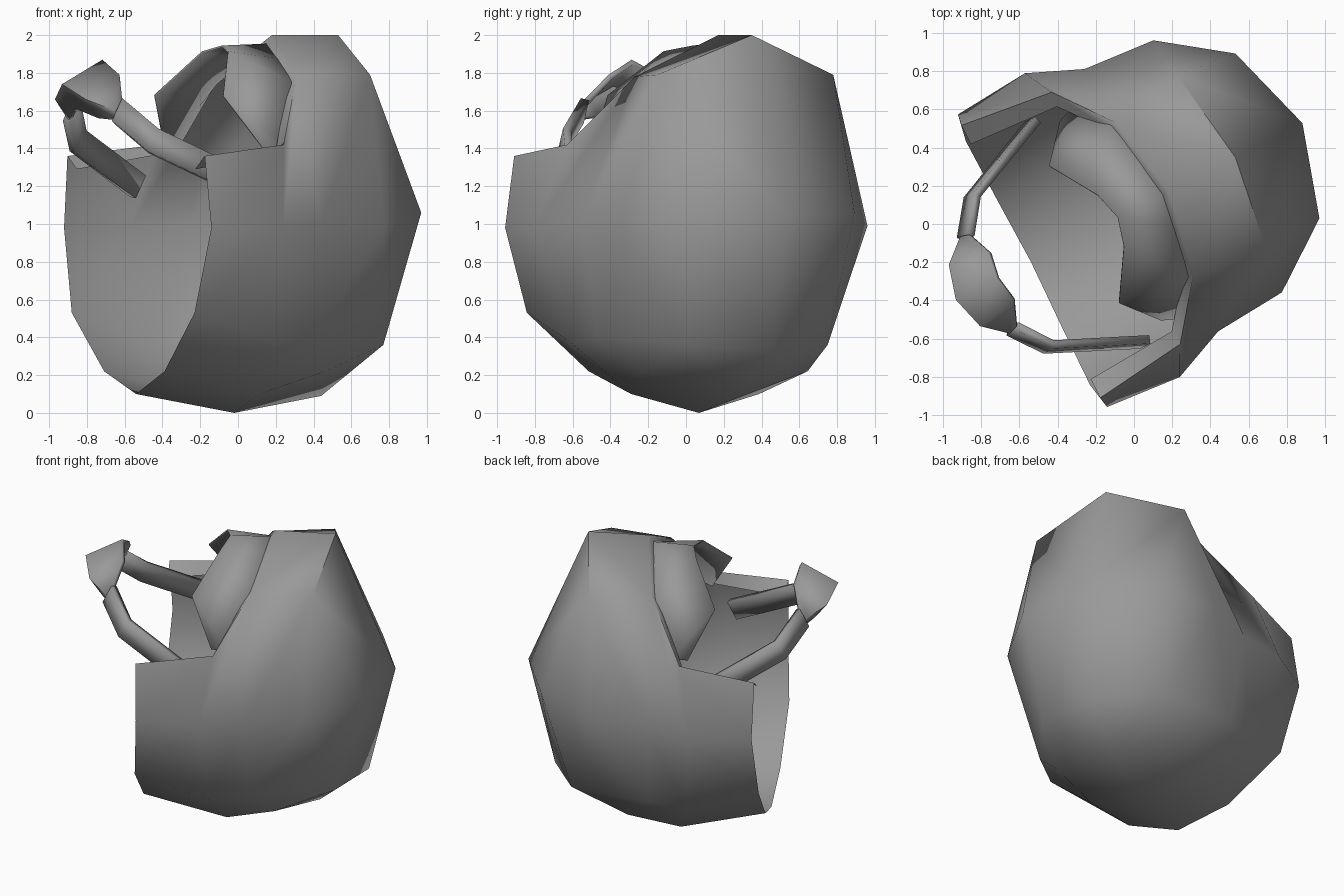
import bpy, bmesh, math

if "Cube" in bpy.data.objects:
    bpy.data.objects.remove(bpy.data.objects["Cube"])

grey = bpy.data.materials.new("helmet_grey")
grey.diffuse_color = (0.32, 0.32, 0.32, 1)
grey.use_nodes = True
grey.node_tree.nodes["Principled BSDF"].inputs["Base Color"].default_value = grey.diffuse_color


def half_part(name, verts, faces, thickness=0.0, offset=0.0, angle=60):
    """Half of a symmetric part, mirrored over local Y and turned into place."""
    bm = bmesh.new()
    vs = [bm.verts.new(v) for v in verts]
    for f in faces:
        bm.faces.new([vs[i] for i in f])
    bmesh.ops.recalc_face_normals(bm, faces=bm.faces)
    for f in bm.faces:
        f.smooth = True
    me = bpy.data.meshes.new(name)
    bm.to_mesh(me)
    bm.free()
    me.materials.append(grey)
    ob = bpy.data.objects.new(name, me)
    bpy.context.collection.objects.link(ob)
    ob.rotation_euler.z = math.radians(27)
    ob.location = (-0.032, 0.062, 0)
    bpy.ops.object.select_all(action='DESELECT')
    ob.select_set(True)
    bpy.context.view_layer.objects.active = ob
    bpy.ops.object.shade_smooth_by_angle(angle=math.radians(angle))
    m = ob.modifiers.new("mirror", 'MIRROR')
    m.use_axis = (False, True, False)
    m.use_clip = True
    if thickness:
        s = ob.modifiers.new("thickness", 'SOLIDIFY')
        s.thickness = thickness
        s.offset = offset
    return ob


def grid(rows, cols, start=0):
    return [(start + r * cols + c, start + r * cols + c + 1,
             start + (r + 1) * cols + c + 1, start + (r + 1) * cols + c)
            for r in range(rows - 1) for c in range(cols - 1)]


# upturned helmet shell: three ribs from crown to rim, then the back
shell = [
    (-.57, 0, .10), (-.58, -.352, .22), (-.587, -.716, .53), (-.56, -.859, .98), (-.57, -.80, 1.36),
    (.014, 0, 0), (-.03, -.38, .10), (-.10, -.70, .37), (-.15, -.892, .98), (-.07, -.74, 1.42),
    (.53, 0, .09), (.30, -.50, .22), (.15, -.67, .40), (.138, -.77, 1.0), (.153, -.452, 1.78),
    (.85, 0, .33), (.684, -.423, .36),
    (1.025, 0, 1.06), (.878, -.484, 1.06), (.527, -.74, .99),
    (.631, 0, 2.0), (.554, -.523, 1.79), (.238, 0, 2.0),
    # folded lip along the lower rim
    (-.57, -.69, 1.29), (-.08, -.66, 1.37), (.12, -.41, 1.74), (.20, 0, 1.95),
]
back = [(10, 11, 16, 15), (15, 16, 18, 17), (17, 18, 21, 20), (20, 21, 14, 22),
        (11, 12, 16), (12, 13, 19, 16), (16, 19, 18), (19, 21, 18), (13, 14, 21, 19)]
lip = [(4, 9, 24, 23), (9, 14, 25, 24), (14, 22, 26, 25)]
half_part("helmet_shell", shell, grid(3, 5) + back + lip)

# neck curtain hanging inside the rear rim
curtain = [(0, -.62, 1.41), (-.102, -.58, 1.39),
           (.13, -.44, 1.75), (-.256, -.40, 1.68),
           (.19, -.18, 1.87), (-.10, -.15, 1.91),
           (.21, 0, 1.95), (-.06, 0, 1.94)]
half_part("neck_curtain", curtain, grid(4, 2), 0.01)

# chin strap ribbon
strap = []
for u, v, z in [(-.23, .645, 1.20), (-.69, .44, 1.44), (-.815, .27, 1.60)]:
    strap += [(u - .03, -v, z - .06), (u + .03, -v, z + .06)]
half_part("chin_strap", strap, grid(3, 2), 0.045)

# chin cup: lower edge, outer bulge, upper edge
cup = []
for k in [((-.83, -.28, 1.55), (-.84, -.285, 1.60), (-.79, -.27, 1.66)),
          ((-.88, -.17, 1.56), (-.96, -.18, 1.66), (-.745, -.15, 1.79)),
          ((-.93, 0, 1.61), (-1.01, 0, 1.74), (-.77, 0, 1.87))]:
    cup += k
half_part("chin_cup", cup, grid(3, 3), 0.03, -1)
